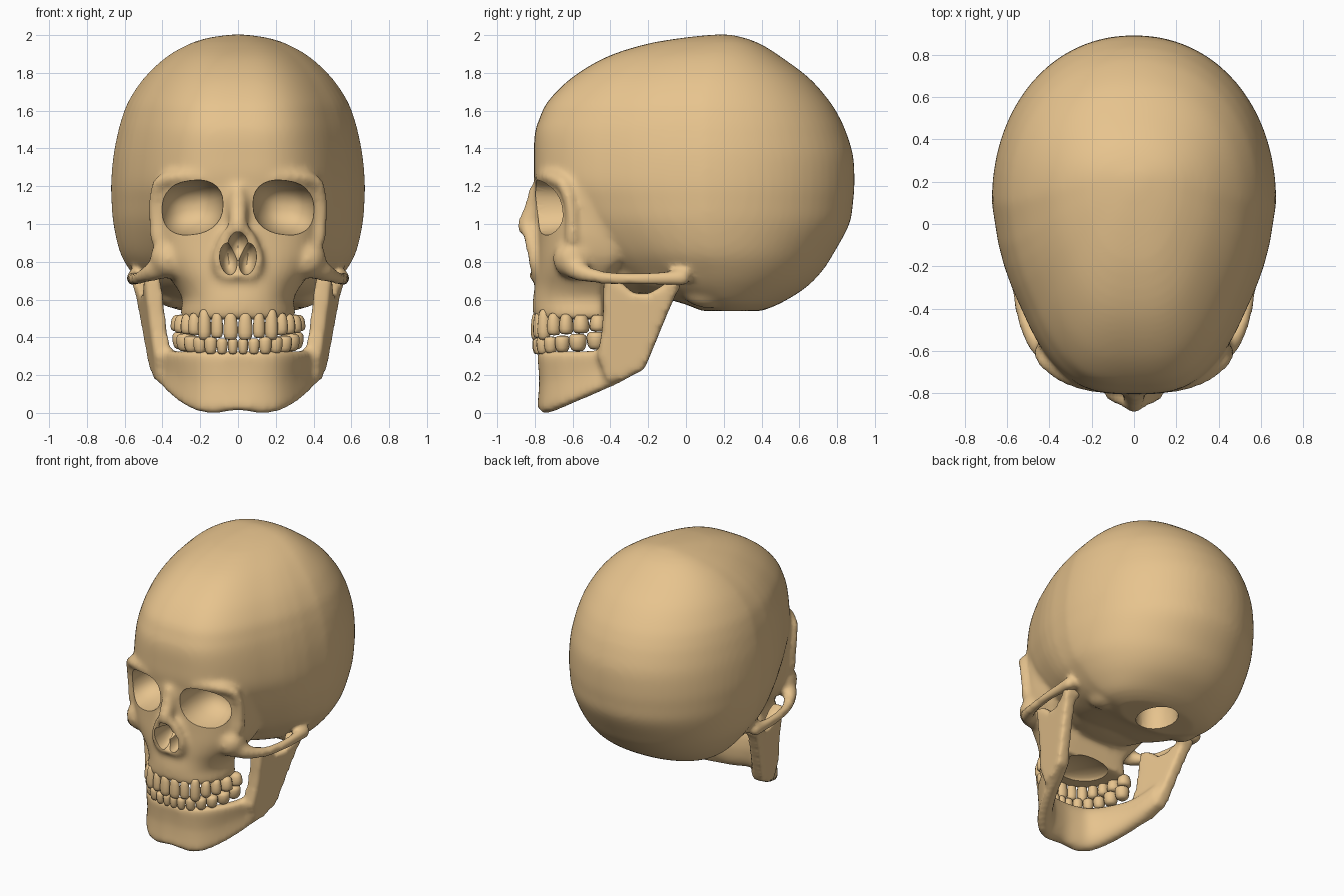
import bpy, bmesh, math
from mathutils import Vector, Matrix

if "Cube" in bpy.data.objects:
    bpy.data.objects.remove(bpy.data.objects["Cube"])

bone = bpy.data.materials.new("bone")
bone.diffuse_color = (0.80, 0.55, 0.27, 1)
bone.use_nodes = True
bone.node_tree.nodes["Principled BSDF"].inputs["Base Color"].default_value = bone.diffuse_color


def spow(v, e):
    return math.copysign(abs(v) ** e, v)


def spline(rows, steps=5):
    """Catmull-Rom refinement of a list of number rows."""
    out = []
    for i in range(len(rows) - 1):
        a, b, c, d = rows[max(i - 1, 0)], rows[i], rows[i + 1], rows[min(i + 2, len(rows) - 1)]
        for k in range(steps):
            t = k / steps
            out.append([q + 0.5 * t * (r - p + t * (2 * p - 5 * q + 4 * r - s + t * (3 * (q - r) + s - p)))
                        for p, q, r, s in zip(a, b, c, d)])
    return out + [rows[-1]]


def loft(bm, rings):
    """Skin a list of equal rings and cap both ends."""
    vr = [[bm.verts.new(p) for p in r] for r in rings]
    n = len(vr[0])
    for a, b in zip(vr, vr[1:]):
        for i in range(n):
            bm.faces.new((a[i], a[(i + 1) % n], b[(i + 1) % n], b[i]))
    bm.faces.new(vr[0][::-1])
    bm.faces.new(vr[-1])


def egg(z, w, front, back, mid, pf, pb, taper, n=72):
    """Horizontal section with its own front and back roundness."""
    ring = []
    for i in range(n):
        a = 2 * math.pi * i / n
        c, s = math.cos(a), math.sin(a)
        p = pf if s < 0 else pb
        x, t = w * spow(c, 2 / p), abs(s) ** (2 / p)
        if s < 0:
            # the taper eases in so the widest line stays smooth
            ring.append((x * (1 - taper * t * min(1, 0.45 + t)), mid + (front - mid) * t, z))
        else:
            ring.append((x, mid + (back - mid) * t, z))
    return ring


def ball(bm, c, r, rot=0, seg=20):
    m = Matrix.Translation(c) @ Matrix.Rotation(rot, 4, 'Y') @ Matrix.Diagonal((*r, 1))
    bmesh.ops.create_uvsphere(bm, u_segments=seg, v_segments=seg // 2 + 2, radius=1, matrix=m)


def both(bm, c, r, rot=0):
    ball(bm, c, r, rot)
    ball(bm, (-c[0], c[1], c[2]), r, -rot)


def tube(bm, pts, mirror=True):
    """Rounded bar through (x, y, z, radius) points, as a chain of balls."""
    for x, y, z, r in spline(pts, 8):
        ball(bm, (x, y, z), (r, r, r), 0, 12)
        if mirror:
            ball(bm, (-x, y, z), (r, r, r), 0, 12)


def make(name, bm):
    bmesh.ops.recalc_face_normals(bm, faces=bm.faces)
    me = bpy.data.meshes.new(name)
    bm.to_mesh(me)
    bm.free()
    ob = bpy.data.objects.new(name, me)
    bpy.context.collection.objects.link(ob)
    me.materials.append(bone)
    return ob


def finish(ob, angle):
    """Apply the modifiers and shade."""
    dg = bpy.context.evaluated_depsgraph_get()
    me = bpy.data.meshes.new_from_object(ob.evaluated_get(dg))
    ob.modifiers.clear()
    ob.data = me
    me.materials.clear()
    me.materials.append(bone)
    bpy.ops.object.select_all(action='DESELECT')
    bpy.context.view_layer.objects.active = ob
    ob.select_set(True)
    bpy.ops.object.shade_smooth_by_angle(angle=math.radians(angle))


def fuse(ob, voxel, smooth):
    m = ob.modifiers.new("fuse", 'REMESH')
    m.mode, m.voxel_size = 'VOXEL', voxel
    s = ob.modifiers.new("soften", 'SMOOTH')
    s.factor, s.iterations = 0.5, smooth


# Braincase: z, half width, front, back, widest y
bm = bmesh.new()
cranium = [(0.54, 0.30, 0.08, 0.40, 0.22), (0.58, 0.41, -0.02, 0.50, 0.2), (0.66, 0.50, -0.30, 0.63, 0.17),
           (0.75, 0.57, -0.42, 0.72, 0.15), (0.85, 0.625, -0.53, 0.785, 0.12), (1.0, 0.66, -0.67, 0.865, 0.1),
           (1.12, 0.67, -0.75, 0.885, 0.1), (1.22, 0.672, -0.80, 0.892, 0.1), (1.36, 0.66, -0.805, 0.885, 0.1),
           (1.48, 0.637, -0.80, 0.85, 0.1), (1.56, 0.615, -0.775, 0.815, 0.1), (1.65, 0.58, -0.73, 0.76, 0.1),
           (1.77, 0.50, -0.61, 0.655, 0.12), (1.88, 0.385, -0.43, 0.51, 0.15), (1.95, 0.265, -0.22, 0.40, 0.18),
           (1.985, 0.16, -0.02, 0.31, 0.2), (2.003, 0.04, 0.15, 0.23, 0.2)]
loft(bm, [egg(z, w, f, b, m, 3.2, 2.1, 0.3) for z, w, f, b, m in spline(cranium)])
# Face block: z, half width, front, back
face = [(0.495, 0.30, -0.80, -0.43), (0.53, 0.305, -0.81, -0.43), (0.60, 0.295, -0.81, -0.43),
        (0.67, 0.33, -0.80, -0.42), (0.74, 0.385, -0.795, -0.38), (0.82, 0.43, -0.79, -0.3), (0.92, 0.45, -0.785, -0.3),
        (1.05, 0.458, -0.785, -0.3), (1.18, 0.46, -0.80, -0.3), (1.30, 0.43, -0.79, -0.3)]
loft(bm, [egg(z, w, f, b, -0.48, 2.4, 5, 0.03) for z, w, f, b in spline(face)])
# Skull base, brows, eye socket rims, cheekbones and cheek arches
ball(bm, (0, -0.2, 0.74), (0.36, 0.34, 0.11))
both(bm, (0.34, 0.12, 0.64), (0.10, 0.14, 0.085))
tube(bm, [(0.10, -0.765, 1.225, 0.035), (0.22, -0.755, 1.25, 0.038), (0.34, -0.71, 1.245, 0.038),
          (0.42, -0.645, 1.205, 0.038), (0.44, -0.61, 1.08, 0.033), (0.425, -0.60, 0.93, 0.045)])
both(bm, (0.365, -0.60, 0.815), (0.10, 0.105, 0.105), 0.5)
tube(bm, [(0.38, -0.60, 0.79, 0.075), (0.46, -0.555, 0.745, 0.05), (0.525, -0.42, 0.715, 0.036),
          (0.555, -0.22, 0.71, 0.035), (0.55, -0.02, 0.715, 0.045)])
# Nasal bones and the rim round the nose opening
tube(bm, [(0, -0.785, 1.17, 0.05), (0, -0.81, 1.07, 0.052), (0, -0.845, 1.0, 0.048), (0, -0.855, 0.975, 0.037)], False)
tube(bm, [(0.03, -0.84, 0.97, 0.035), (0.075, -0.82, 0.90, 0.035), (0.105, -0.80, 0.80, 0.035),
          (0.07, -0.795, 0.73, 0.03), (0, -0.81, 0.73, 0.025)])
skull = make("skull", bm)
fuse(skull, 0.018, 9)

# Cutters: eye sockets, nose opening, palate and the hole in the base
cut = bmesh.new()
for s in (1, -1):
    rings = []
    for y, k in ((-1.0, 1.06), (-0.82, 1.03), (-0.72, 0.99), (-0.63, 0.88), (-0.56, 0.68), (-0.52, 0.42), (-0.51, 0.12)):
        ring = []
        for i in range(28):
            a = 2 * math.pi * i / 28
            x, z = 0.168 * k * spow(math.cos(a), 0.85), 0.143 * k * spow(math.sin(a), 0.85)
            ring.append((s * (0.25 + x), y, 1.086 + z - 0.10 * x))
        rings.append(ring)
    loft(cut, rings)
nose = bmesh.new()
both(nose, (0.05, -0.83, 0.815), (0.047, 0.16, 0.085), 0.12)
noset = bmesh.new()
ball(noset, (0, -0.85, 0.88), (0.055, 0.15, 0.08))
base = bmesh.new()
ball(base, (0, 0.24, 0.53), (0.13, 0.16, 0.35))
ball(base, (0, -0.54, 0.48), (0.19, 0.17, 0.06))
cutters = [make(n, b) for n, b in (("socket_cutter", cut), ("nostril_cutter", nose),
                                   ("nose_top_cutter", noset), ("underside_cutter", base))]
for c in cutters:
    c.hide_render = True
    m = skull.modifiers.new("cut", 'BOOLEAN')
    m.operation, m.solver, m.object = 'DIFFERENCE', 'EXACT', c
finish(skull, 42)
for c in cutters:
    bpy.data.objects.remove(c)

# Lower jaw body: centre x, y, bottom, top, thickness, running round the horseshoe
bm = bmesh.new()
half = [(0.09, -0.752, 0.0, 0.33, 0.10), (0.18, -0.725, 0.0, 0.33, 0.10), (0.25, -0.66, 0.025, 0.33, 0.10),
        (0.315, -0.555, 0.07, 0.33, 0.10), (0.365, -0.45, 0.115, 0.335, 0.10), (0.40, -0.34, 0.165, 0.36, 0.09),
        (0.425, -0.24, 0.23, 0.40, 0.07)]
path = spline([(-x, *r) for x, *r in half[::-1]] + [(0, -0.758, 0.012, 0.33, 0.09)] + half, 3)
rings = []
for i, (x, y, zb, zt, th) in enumerate(path):
    a, b = path[max(i - 1, 0)], path[min(i + 1, len(path) - 1)]
    d = Vector((b[0] - a[0], b[1] - a[1], 0)).normalized()
    nrm = Vector((d.y, -d.x, 0))
    ring = []
    for k in range(24):
        t = 2 * math.pi * k / 24
        u, v = spow(math.cos(t), 0.6), spow(math.sin(t), 0.6)
        off = nrm * (u * th / 2 - 0.028 * (1 - v * v))
        ring.append((x + off.x, y + off.y, (zb + zt) / 2 + v * (zt - zb) / 2))
    rings.append(ring)
loft(bm, rings)
# Upright jaw branches: side outline, leaning outward
side = [(-0.47, 0.30), (-0.42, 0.17), (-0.33, 0.175), (-0.22, 0.23), (-0.17, 0.35), (-0.10, 0.52), (-0.03, 0.68),
        (-0.08, 0.705), (-0.14, 0.665), (-0.20, 0.63), (-0.28, 0.635), (-0.35, 0.70), (-0.435, 0.73), (-0.44, 0.50),
        (-0.45, 0.40)]
for s in (1, -1):
    loft(bm, [[(s * (0.40 + 0.16 * (y + 0.45) + 0.12 * (z - 0.3) + o), y + i, z + i * (0.45 - z) * 0.3)
               for y, z in side] for o, i in ((-0.045, 0), (0, 0), (0.045, 0))])
tube(bm, [(0.46, -0.06, 0.68, 0.036), (0.53, -0.06, 0.68, 0.036)])
jaw = make("lower_jaw", bm)
fuse(jaw, 0.016, 14)
finish(jaw, 60)

# Tooth row: arch sampled by arc length
arch = [Vector(p) for p in ((0, -0.79), (0.09, -0.783), (0.17, -0.75), (0.235, -0.68), (0.275, -0.59),
                            (0.297, -0.50), (0.305, -0.41))]


def along(dist):
    for a, b in zip(arch, arch[1:]):
        seg = (b - a).length
        if dist <= seg or b is arch[-1]:
            return a + (b - a) * (dist / seg), (b - a).normalized()
        dist -= seg


def teeth(name, widths, spans, depths, push):
    bm = bmesh.new()
    pos = 0
    for w, (zb, zt), dep in zip(widths, spans, depths):
        p, d = along(pos + w / 2)
        pos += w
        out = Vector((d.y, -d.x))
        for s in (1, -1):
            geo = bmesh.ops.create_uvsphere(bm, u_segments=12, v_segments=8, radius=1)
            for v in geo['verts']:
                r = math.hypot(v.co.x, v.co.y) or 1
                e = r ** 0.5
                u, n, h = v.co.x / r * e, v.co.y / r * e, spow(v.co.z, 0.8)
                k = 1 + (-0.13 if push > 0 else 0.13) * h
                q = p + d * (u * k * w * 0.49) + out * (n * k * dep / 2 + push)
                v.co = (s * q.x, q.y, (zb + zt) / 2 + h * (zt - zb) / 2)
    finish(make(name, bm), 60)


teeth("upper_teeth", (0.077, 0.068, 0.072, 0.072, 0.074, 0.09, 0.088),
      ((0.385, 0.53), (0.395, 0.53), (0.385, 0.55), (0.41, 0.53), (0.415, 0.525), (0.42, 0.52), (0.43, 0.52)),
      (0.055, 0.055, 0.07, 0.08, 0.085, 0.10, 0.10), 0.006)
teeth("lower_teeth", (0.055, 0.06, 0.07, 0.075, 0.08, 0.097, 0.097),
      ((0.31, 0.395), (0.31, 0.395), (0.31, 0.405), (0.315, 0.405), (0.32, 0.41), (0.325, 0.42), (0.335, 0.43)),
      (0.055, 0.055, 0.065, 0.075, 0.085, 0.10, 0.10), -0.002)
